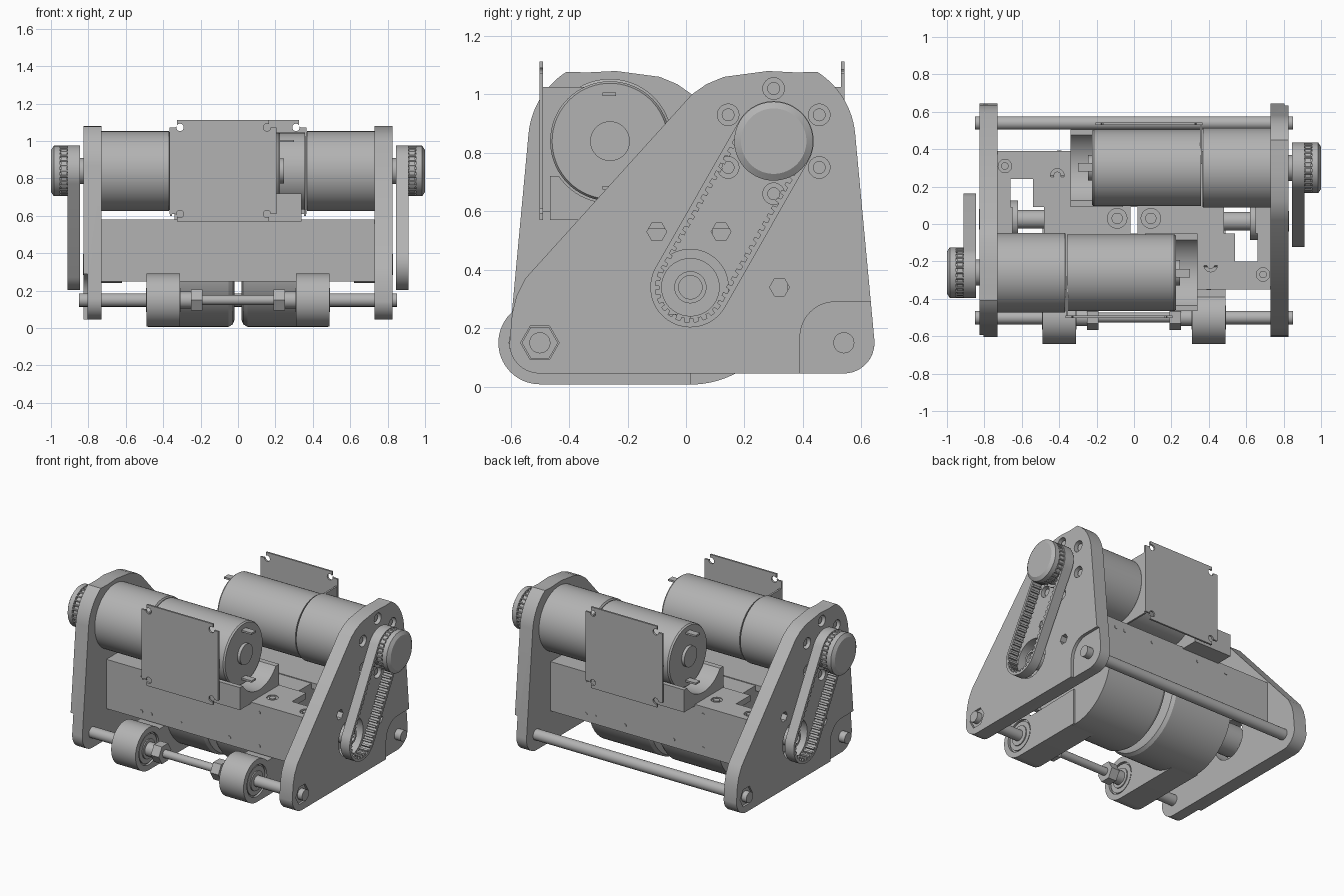
import bpy, bmesh
from math import sin, cos, pi, radians, hypot
from mathutils import Matrix, Vector

if "Cube" in bpy.data.objects:
    bpy.data.objects.remove(bpy.data.objects["Cube"])

GREY = bpy.data.materials.new("machined grey")
GREY.use_nodes = True
GREY.diffuse_color = (0.45, 0.45, 0.45, 1)
GREY.node_tree.nodes["Principled BSDF"].inputs["Base Color"].default_value = (0.45, 0.45, 0.45, 1)

# Main axes as (y, z)
MOTOR, DRUM, FRONT, BACK = (0.3, 0.84), (0.015, 0.34), (-0.5, 0.15), (0.54, 0.15)
TURN = (Matrix.Translation((0, 0.02, 0)) @ Matrix.Rotation(pi, 4, 'Z')
        @ Matrix.Translation((0, -0.02, 0)))


def finish(name, bm):
    bmesh.ops.recalc_face_normals(bm, faces=bm.faces)
    mesh = bpy.data.meshes.new(name)
    bm.to_mesh(mesh)
    bm.free()
    mesh.materials.append(GREY)
    mesh.shade_smooth()
    mesh.set_sharp_from_angle(angle=radians(30))
    obj = bpy.data.objects.new(name, mesh)
    bpy.context.collection.objects.link(obj)
    return obj


def arc(c, r, a0=0, a1=360, n=40):
    full = abs(a1 - a0) >= 360
    steps = n if full else n + 1
    return [(c[0] + r * cos(radians(a0 + (a1 - a0) * i / n)),
             c[1] + r * sin(radians(a0 + (a1 - a0) * i / n))) for i in range(steps)]


def prism(name, outline, x0, x1):
    """Outline in the side plane, extruded along x."""
    bm = bmesh.new()
    face = bm.faces.new([bm.verts.new((x0, y, z)) for y, z in outline])
    ext = bmesh.ops.extrude_face_region(bm, geom=[face])
    new = [v for v in ext["geom"] if isinstance(v, bmesh.types.BMVert)]
    bmesh.ops.translate(bm, verts=new, vec=(x1 - x0, 0, 0))
    return finish(name, bm)


def lathe(name, steps, c, n=48):
    """Solid turned about an x axis through c, from (x, radius) steps."""
    bm = bmesh.new()
    rings = [[bm.verts.new((x, y, z)) for y, z in arc(c, r, n=n)] for x, r in steps]
    for a, b in zip(rings, rings[1:]):
        for i in range(n):
            j = (i + 1) % n
            bm.faces.new((a[i], a[j], b[j], b[i]))
    bm.faces.new(rings[0])
    bm.faces.new(rings[-1])
    return finish(name, bm)


def rod(name, c, r, x0, x1, n=32):
    return lathe(name, [(x0, r), (x1, r)], c, n)


def box(name, x, y, z):
    return prism(name, [(y[0], z[0]), (y[1], z[0]), (y[1], z[1]), (y[0], z[1])], *x)


def cut(obj, cutters):
    for c in cutters:
        mod = obj.modifiers.new("cut", 'BOOLEAN')
        mod.object, mod.solver = c, 'EXACT'
    bpy.context.view_layer.update()
    mesh = bpy.data.meshes.new_from_object(
        obj.evaluated_get(bpy.context.evaluated_depsgraph_get()))
    obj.modifiers.clear()
    obj.data = mesh
    mesh.shade_smooth()
    mesh.set_sharp_from_angle(angle=radians(30))
    for c in cutters:
        bpy.data.objects.remove(c)
    return obj


def upright_rod(name, x, y, r, z0, z1):
    obj = rod(name, (0, 0), r, z0, z1, 20)
    obj.data.transform(Matrix.Translation((x, y, 0)) @ Matrix.Rotation(-pi / 2, 4, 'Y'))
    return obj


half = []          # parts repeated half a turn round the vertical axis
add = half.append

# Side plate: rounded triangle with recessed corner, screw and nut holes
outline = (arc(FRONT, 0.105, 185, 270, 10) + arc(BACK, 0.105, 270, 365, 12)
           + arc(MOTOR, 0.28, 6, 58, 14) + [(0.38, 1.075), (0.28, 1.08), (0.13, 1.06), (0.07, 1.035),
           (0.02, 1.0), (-0.55, 0.37), (-0.58, 0.31), (-0.595, 0.25)])
bolts = [(MOTOR[0] + 0.18 * sin(i * pi / 3), MOTOR[1] + 0.18 * cos(i * pi / 3)) for i in range(6)]
cutters = [rod("cut", b, 0.037, 0.77, 0.9, 24) for b in bolts]
cutters += [rod("cut", c, 0.034, 0.7, 0.9, 6) for c in [(-0.1, 0.53), (0.12, 0.53), (0.32, 0.34)]]
cutters += [rod("cut", DRUM, 0.13, 0.7, 0.9, 48), rod("cut", FRONT, 0.066, 0.78, 0.9, 6),
            prism("cut", [(0.39, 0), (0.8, 0), (0.8, 0.29)] + arc((0.51, 0.17), 0.12, 90, 180, 10),
                  0.805, 0.9)]
add(cut(prism("side_plate", outline, 0.73, 0.825), cutters))
for b in bolts:
    add(lathe("gearbox_screw", [(0.76, 0.022), (0.81, 0.022)], b, 16))

# Gearmotor with rear boss and terminals
add(lathe("gearbox", [(0.365, 0.205), (0.37, 0.213), (0.735, 0.213)], MOTOR, 72))
add(lathe("motor_can", [(-0.225, 0.198), (-0.215, 0.205), (0.358, 0.205)], MOTOR, 72))
add(lathe("motor_boss", [(-0.245, 0.015), (-0.245, 0.068), (-0.2, 0.068)], MOTOR, 32))
for dz in (-0.16, 0.16):
    z = MOTOR[1] + dz
    add(box("motor_terminal", (-0.3, -0.2), (0.28, 0.325), (z - 0.006, z + 0.006)))

# Circuit board with corner holes, held by a thin flange
board = box("circuit_board", (-0.205, 0.365), (0.53, 0.542), (0.57, 1.113))
bevel = bmesh.new()
bevel.from_mesh(board.data)
corners = [e for e in bevel.edges if abs(e.verts[0].co.y - e.verts[1].co.y) > 0.005]
bmesh.ops.bevel(bevel, geom=corners, offset=0.04, segments=5, affect='EDGES')
bevel.to_mesh(board.data)
bevel.free()
holes = []
for x in (-0.155, 0.31):
    for z in (0.61, 1.073):
        h = rod("cut", (0, 0), 0.02, -0.1, 0.1, 20)
        h.data.transform(Matrix.Translation((x, 0.536, z)) @ Matrix.Rotation(pi / 2, 4, 'Z'))
        holes.append(h)
add(cut(board, holes))
add(box("board_flange", (0.352, 0.364), (0.32, 0.535), (0.6, 1.025)))

# Motor cradle with round seat
add(cut(box("motor_cradle", (-0.34, -0.06), (0.09, 0.505), (0.57, 0.72)),
        [rod("cut", MOTOR, 0.212, -0.5, 0.1, 64)]))

# Housing rail: wall and notched deck, with screws
add(box("housing_wall", (-0.73, 0.73), (0.36, 0.39), (0.25, 0.58)))
deck = box("housing_deck", (-0.73, 0.73), (0.09, 0.36), (0.54, 0.58))
notch = [box("cut", (-0.66, -0.54), (0.0, 0.24), (0.4, 0.8))]
for x, y in ((-0.69, 0.31), (-0.41, 0.26)):
    notch.append(upright_rod("cut", x, y, 0.036, 0.565, 0.7))
    add(upright_rod("deck_screw", x, y, 0.02, 0.55, 0.58))
add(cut(deck, notch))
wall_holes = []
for x in (-0.4, -0.18, 0.18, 0.4, 0.47):
    for z in (0.3, 0.525):
        h = rod("wall_screw", (0, 0), 0.012, 0.38, 0.393, 12)
        h.data.transform(Matrix.Translation((x, 0, z)) @ Matrix.Rotation(pi / 2, 4, 'Z'))
        add(h)
add(box("housing_end_block", (0.65, 0.73), (-0.05, 0.09), (0.48, 0.58)))

# Drive pulley
steps = [(0.82, 0.07), (0.845, 0.07), (0.845, 0.13), (0.858, 0.13), (0.858, 0.112), (0.915, 0.112),
         (0.915, 0.13), (0.945, 0.13), (0.945, 0.115), (0.953, 0.115), (0.953, 0.135),
         (0.985, 0.135), (1.0, 0.112)]
add(lathe("drive_pulley", steps, MOTOR, 64))
for i in range(28):
    a = 2 * pi * i / 28
    c = (MOTOR[0] + 0.128 * cos(a), MOTOR[1] + 0.128 * sin(a))
    add(rod("pulley_tooth", c, 0.007, 0.91, 0.954, 8))

# Toothed belt
def stadium(r):
    return arc(DRUM, r, 150.3, 330.3, 32) + arc(MOTOR, r, -29.7, 150.3, 32)

add(cut(prism("belt", stadium(0.137), 0.845, 0.912),
        [prism("cut", stadium(0.12), 0.8, 1.0)]))
path = [Vector(p) for p in stadium(0.117)]
spacing, left = 0.031, 0.0
for a, b in zip(path, path[1:] + path[:1]):
    length = (b - a).length
    t = (b - a) / length
    n = Vector((-t.y, t.x))
    while left < length:
        p = a + t * left
        quad = [p + t * 0.009 - n * 0.006, p + t * 0.006 + n * 0.011,
                p - t * 0.006 + n * 0.011, p - t * 0.009 - n * 0.006]
        add(prism("belt_tooth", [tuple(q) for q in quad], 0.847, 0.91))
        left += spacing
    left -= length

# Drum shaft with hollow end
add(lathe("drum_shaft", [(0.47, 0.05), (0.62, 0.05), (0.62, 0.1), (0.76, 0.1), (0.76, 0.055),
                         (0.83, 0.055), (0.83, 0.04), (0.77, 0.04)], DRUM, 40))

for obj in list(half):
    other = obj.copy()
    bpy.context.collection.objects.link(other)
    other.matrix_world = TURN

# Cross rods
for name, c in (("front_cross_rod", FRONT), ("back_cross_rod", BACK)):
    steps = [(-0.85, 0.036), (-0.2, 0.036), (-0.2, 0.026), (0.2, 0.026), (0.2, 0.036), (0.85, 0.036)]
    lathe(name, steps if c == FRONT else [(-0.85, 0.036), (0.85, 0.036)], c, 32)

# Left and right drums, lever arms and bearings
for s, side in ((1, "left"), (-1, "right")):
    drum = lathe(side + "_drum", [(s * 0.02, 0.3), (s * 0.028, 0.32), (s * 0.05, 0.333), (s * 0.48, 0.333)],
                 DRUM, 96)
    cut(drum, [box("cut", (-1, 1), (-1, 1), (0.575, 1))])
    arm = prism(side + "_lever_arm", arc(FRONT, 0.142, 40, 270, 40) + [(0.015, 0.008), (0.015, 0.25), (-0.38, 0.24)],
                s * 0.31, s * 0.49)
    cut(arm, [rod("cut", FRONT, 0.105, s * 0.475, s * 0.6), rod("cut", FRONT, 0.105, s * 0.2, s * 0.325)])
    for r, x in ((0.095, 0.315), (0.065, 0.308)):
        rod(side + "_bearing_ring", FRONT, r, s * x, s * (0.8 - x))
    rod(side + "_arm_nut", FRONT, 0.066, s * 0.19, s * 0.25, 6)
    rod(side + "_arm_spacer", FRONT, 0.045, s * 0.25, s * 0.31)
    upright_rod(side + "_drum_screw", s * 0.09, 0.03, 0.055, 0.56, 0.6)
    upright_rod(side + "_drum_screw_head", s * 0.09, 0.03, 0.03, 0.56, 0.612)
    for c in (FRONT, BACK):
        if (c == FRONT) == (s == 1):
            rod(side + "_plate_nut", c, 0.062, s * 0.77, s * 0.815, 6)
